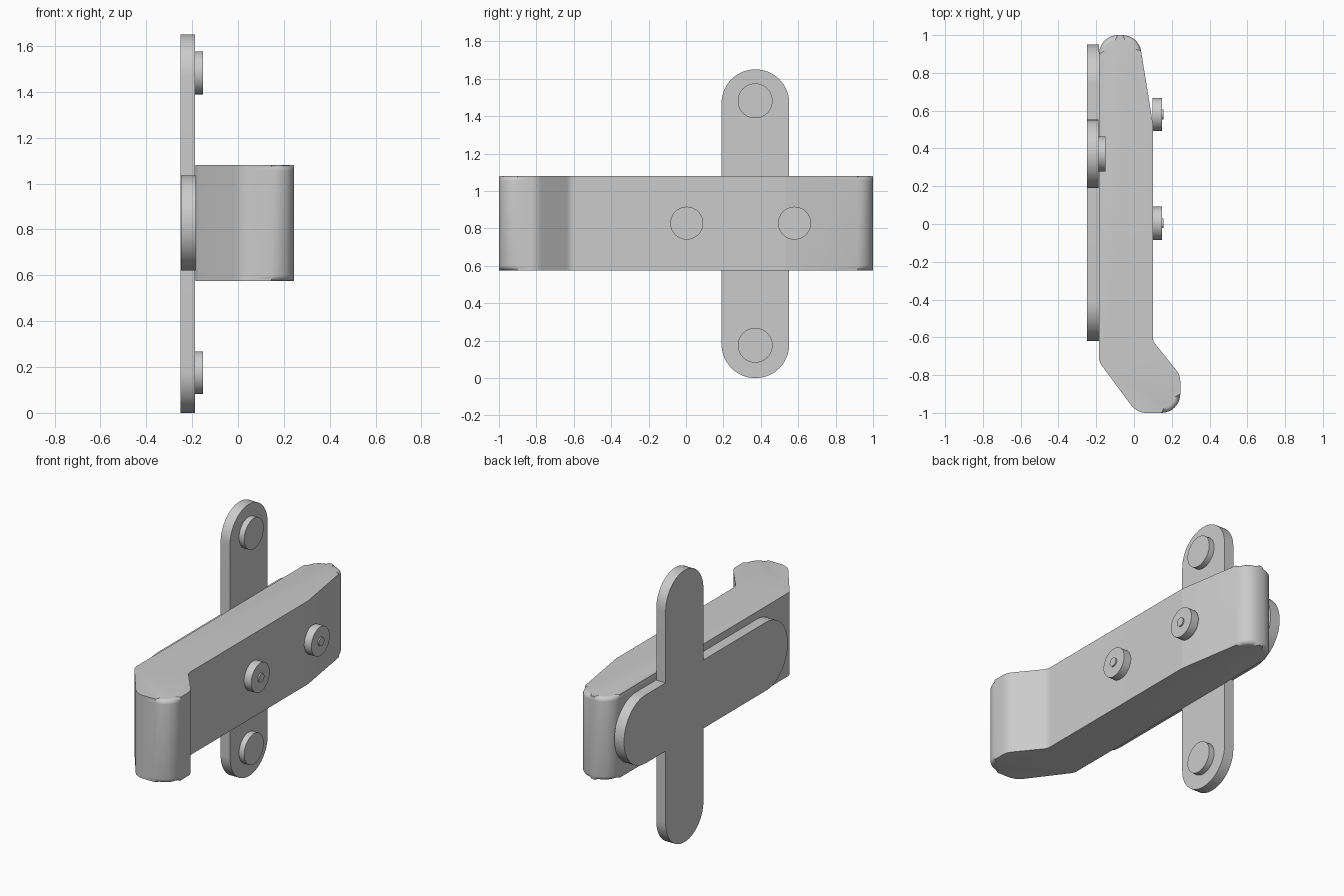
import bpy, bmesh, math
from mathutils import Vector

if "Cube" in bpy.data.objects:
    bpy.data.objects.remove(bpy.data.objects["Cube"])


def rounded(corners, seg=8):
    """Outline from (x, y, radius) corners, each replaced by a true arc."""
    out, n = [], len(corners)
    for i, (x, y, r) in enumerate(corners):
        p = Vector((x, y))
        a = (Vector(corners[i - 1][:2]) - p).normalized()
        b = (Vector(corners[(i + 1) % n][:2]) - p).normalized()
        half = a.angle(b) / 2
        centre = p + (a + b).normalized() * r / math.sin(half)
        v0 = p + a * r / math.tan(half) - centre
        v1 = p + b * r / math.tan(half) - centre
        start = math.atan2(v0.y, v0.x)
        turn = math.atan2(v0.x * v1.y - v0.y * v1.x, v0.dot(v1))
        for k in range(seg + 1):
            t = start + turn * k / seg
            out.append((centre.x + r * math.cos(t), centre.y + r * math.sin(t)))
    return out


def prism(name, pts, axis, lo, hi, bevel):
    """Extrude an outline along axis and round both rims."""
    bm = bmesh.new()

    def place(p, d):
        return (p[0], p[1], d) if axis == 'Z' else (d, p[0], p[1])
    bottom = [bm.verts.new(place(p, lo)) for p in pts]
    top = [bm.verts.new(place(p, hi)) for p in pts]
    caps = [bm.faces.new(bottom[::-1]), bm.faces.new(top)]
    n = len(pts)
    for i in range(n):
        j = (i + 1) % n
        bm.faces.new((bottom[i], bottom[j], top[j], top[i]))
    rims = [e for f in caps for e in f.edges]
    bmesh.ops.bevel(bm, geom=rims, offset=bevel, segments=4, profile=0.5,
                    affect='EDGES')
    bmesh.ops.recalc_face_normals(bm, faces=bm.faces)
    mesh = bpy.data.meshes.new(name)
    bm.to_mesh(mesh)
    bm.free()
    ob = bpy.data.objects.new(name, mesh)
    bpy.context.collection.objects.link(ob)
    bpy.context.view_layer.objects.active = ob
    ob.select_set(True)
    bpy.ops.object.shade_smooth_by_angle(angle=math.radians(35))
    ob.select_set(False)
    return ob


def stadium(y0, y1, z0, z1):
    r = min(y1 - y0, z1 - z0) / 2 * 0.995
    return rounded([(y0, z0, r), (y1, z0, r), (y1, z1, r), (y0, z1, r)], 14)


def disc(name, y, z, r, x0, x1, bevel):
    pts = [(y + r * math.cos(a), z + r * math.sin(a))
           for a in (math.tau * k / 40 for k in range(40))]
    return prism(name, pts, 'X', x0, x1, bevel)


# bent handle body
prism("handle_body", rounded([
    (-0.185, 1.0, 0.10), (-0.185, -0.73, 0.07), (0.015, -1.0, 0.10),
    (0.245, -1.0, 0.10), (0.245, -0.80, 0.09), (0.10, -0.62, 0.06),
    (0.10, 0.53, 0.06), (0.024, 1.0, 0.10)]), 'Z', 0.575, 1.08, 0.025)

# crossed mounting plates behind the handle
prism("vertical_plate", stadium(0.19, 0.552, 0.0, 1.65), 'X', -0.25, -0.187, 0.012)
prism("horizontal_plate", stadium(-0.62, 0.95, 0.62, 1.035), 'X', -0.249, -0.184, 0.012)

# screw heads on the plate ends
for i, z in enumerate((0.175, 1.482)):
    disc(f"plate_screw_{i}", 0.37, z, 0.093, -0.195, -0.152, 0.012)

# round buttons with a centre pin on the handle
for i, y in enumerate((0.004, 0.58)):
    disc(f"button_{i}", y, 0.828, 0.088, 0.098, 0.148, 0.012)
    disc(f"button_pin_{i}", y, 0.828, 0.026, 0.14, 0.156, 0.004)
